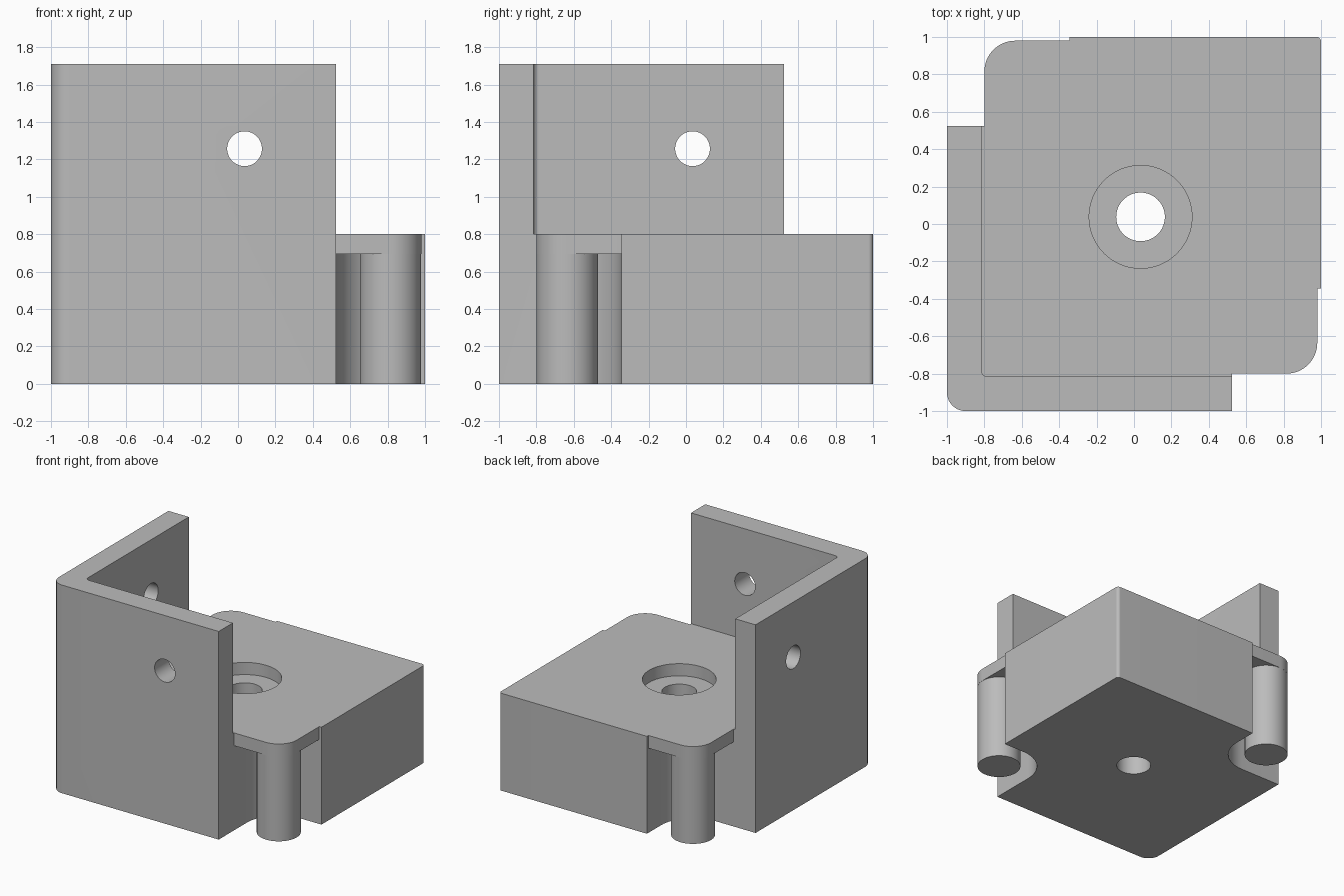
import bpy, bmesh, math
from mathutils import Vector

if "Cube" in bpy.data.objects:
    bpy.data.objects.remove(bpy.data.objects["Cube"])

grey = bpy.data.materials.new("plain_grey")
grey.diffuse_color = (0.5, 0.5, 0.5, 1)
grey.use_nodes = True
grey.node_tree.nodes["Principled BSDF"].inputs["Base Color"].default_value = grey.diffuse_color


def rounded(points):
    """Outline from (x, y, corner radius) with right-angled corners."""
    out, n = [], len(points)
    for i, (x, y, r) in enumerate(points):
        p = Vector((x, y))
        if r == 0:
            out.append(p)
            continue
        a = (Vector(points[i - 1][:2]) - p).normalized() * r
        b = (Vector(points[(i + 1) % n][:2]) - p).normalized() * r
        steps = 16
        for k in range(steps + 1):
            t = math.pi / 2 * k / steps
            out.append(p + a * (1 - math.sin(t)) + b * (1 - math.cos(t)))
    return out


def circle(x, y, r, n=64):
    return [Vector((x + r * math.cos(2 * math.pi * k / n),
                    y + r * math.sin(2 * math.pi * k / n))) for k in range(n)]


def prism(name, outline, z0, z1, place=lambda x, y, z: (x, y, z)):
    bm = bmesh.new()
    low = [bm.verts.new(place(p.x, p.y, z0)) for p in outline]
    top = [bm.verts.new(place(p.x, p.y, z1)) for p in outline]
    bm.faces.new(low)
    bm.faces.new(top)
    for i in range(len(low)):
        j = (i + 1) % len(low)
        bm.faces.new((low[i], low[j], top[j], top[i]))
    bmesh.ops.recalc_face_normals(bm, faces=bm.faces)
    mesh = bpy.data.meshes.new(name)
    bm.to_mesh(mesh)
    bm.free()
    mesh.materials.append(grey)
    ob = bpy.data.objects.new(name, mesh)
    bpy.context.collection.objects.link(ob)
    return ob


def combine(target, other, operation):
    mod = target.modifiers.new(operation, 'BOOLEAN')
    mod.operation, mod.solver, mod.object = operation, 'EXACT', other
    bpy.context.view_layer.objects.active = target
    bpy.ops.object.modifier_apply(modifier=mod.name)
    bpy.data.objects.remove(other, do_unlink=True)


# Solid block, hollowed above the base to leave the two upright walls
bracket = prism("bracket", rounded([(-1, -1, 0.1), (1, -1, 0), (1, 1, 0.025), (-1, 1, 0)]), 0, 1.71)
combine(bracket, prism("pocket_cutter", rounded(
    [(-0.815, -0.815, 0.03), (2, -0.815, 0), (2, 2, 0), (-0.815, 2, 0)]), 0.8, 3), 'DIFFERENCE')

# The two clipped corners, the second swapping x and y
for place in (lambda x, y, z: (x, y, z), lambda x, y, z: (y, x, z)):
    # Full-height notch with a rounded inner corner
    combine(bracket, prism("notch_cutter", rounded(
        [(0.525, -0.345, 0.29), (0.525, -2, 0), (2, -2, 0), (2, -0.345, 0)]),
        -1, 3, place), 'DIFFERENCE')
    # Thin lid over the notch, with a round pin hanging below
    lid = prism("lid", rounded([(0.425, -0.8, 0), (0.98, -0.8, 0.165),
                                (0.98, -0.245, 0), (0.425, -0.245, 0)]), 0.695, 0.8, place)
    combine(bracket, lid, 'UNION')
    pin = prism("pin", circle(0.815, -0.635, 0.164), 0, 0.75, place)
    combine(bracket, pin, 'UNION')

# Centre bolt hole with counterbore
combine(bracket, prism("bolt_cutter", circle(0.035, 0.038, 0.13), -1, 1), 'DIFFERENCE')
combine(bracket, prism("counterbore_cutter", circle(0.035, 0.038, 0.275), 0.7, 1), 'DIFFERENCE')

# Screw hole through each wall
for place in (lambda x, y, z: (x, z, y), lambda x, y, z: (z, x, y)):
    combine(bracket, prism("screw_cutter", circle(0.035, 1.257, 0.093), -1.5, -0.5, place), 'DIFFERENCE')

bpy.ops.object.select_all(action='DESELECT')
bracket.select_set(True)
bpy.context.view_layer.objects.active = bracket
bpy.ops.object.shade_smooth_by_angle(angle=math.radians(30))
